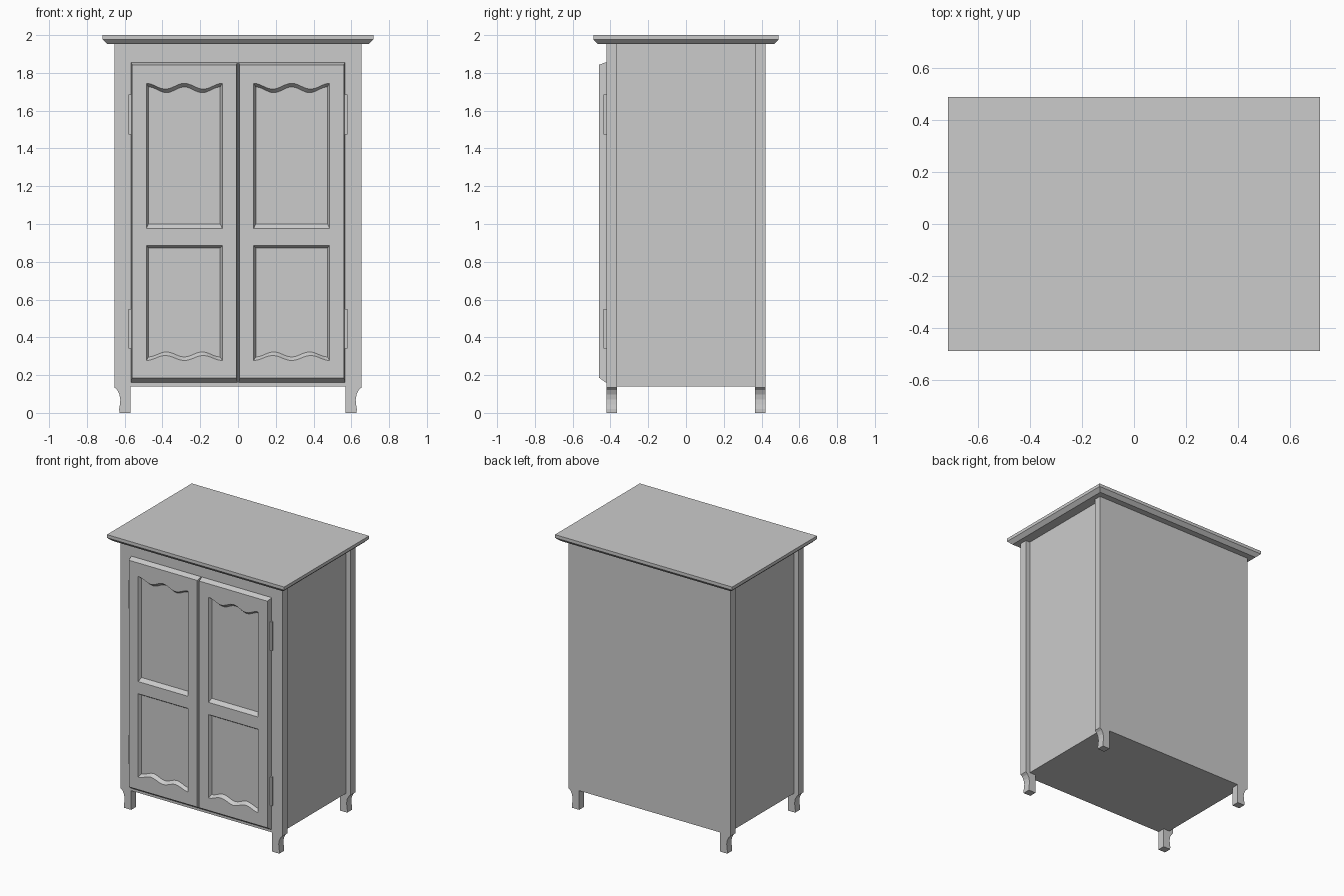
import bpy, bmesh, math

if "Cube" in bpy.data.objects:
    bpy.data.objects.remove(bpy.data.objects["Cube"])


def finish(name, bm):
    bmesh.ops.recalc_face_normals(bm, faces=bm.faces[:])
    mesh = bpy.data.meshes.new(name)
    bm.to_mesh(mesh)
    bm.free()
    obj = bpy.data.objects.new(name, mesh)
    bpy.context.collection.objects.link(obj)
    return obj


def ring(bm, pts):
    return [bm.verts.new(p) for p in pts]


def bridge(bm, a, b):
    n = len(a)
    for i in range(n):
        bm.faces.new((a[i], a[(i + 1) % n], b[(i + 1) % n], b[i]))


def stack(name, layers):
    """Closed solid through a list of matching outlines."""
    bm = bmesh.new()
    rings = [ring(bm, pts) for pts in layers]
    for a, b in zip(rings, rings[1:]):
        bridge(bm, a, b)
    bm.faces.new(rings[0])
    bm.faces.new(rings[-1])
    return finish(name, bm)


def rect(x0, x1, a0, a1):
    return [(x0, a0), (x1, a0), (x1, a1), (x0, a1)]


def at_z(pts, z):
    return [(x, y, z) for x, y in pts]


def at_y(pts, y):
    return [(x, y, z) for x, z in pts]


# Carcass: corner posts with recessed side panels, extruded from its plan
X, XI, Y, YI = 0.655, 0.62, 0.42, 0.365
plan = [(-X, -Y), (X, -Y), (X, -YI), (XI, -YI), (XI, YI), (X, YI),
        (X, Y), (-X, Y), (-X, YI), (-XI, YI), (-XI, -YI), (-X, -YI)]
stack("cabinet_body", [at_z(plan, 0.14), at_z(plan, 1.953)])

# Cornice with chamfered underside
stack("cornice", [at_z(rect(-0.69, 0.69, -0.465, 0.465), 1.952),
                  at_z(rect(-0.717, 0.717, -0.49, 0.49), 1.977),
                  at_z(rect(-0.717, 0.717, -0.49, 0.49), 2.0)])

# Legs: curved outer edge, straight inner edge
leg = [(0.57, 0.0), (0.628, 0.0), (0.629, 0.02), (0.625, 0.045), (0.623, 0.07),
       (0.628, 0.098), (0.64, 0.122), (0.655, 0.135), (0.655, 0.141), (0.57, 0.141)]
for side, sx in (("left", -1), ("right", 1)):
    pts = [(sx * x, z) for x, z in leg]
    stack(f"front_leg_{side}", [at_y(pts, -Y), at_y(pts, -YI)])
    stack(f"back_leg_{side}", [at_y(pts, YI), at_y(pts, Y)])


def wave(t):
    return 0.5 + 0.5 * math.cos(4 * math.pi * t)


def panel(x0, x1, z0, z1, amp0, amp1, n=20):
    """Panel outline whose bottom and top edges may be wavy."""
    ts = [i / n for i in range(n + 1)]
    low = [(x0 + (x1 - x0) * t, z0 - amp0 * wave(t)) for t in ts]
    high = [(x0 + (x1 - x0) * t, z1 + amp1 * wave(t)) for t in reversed(ts)]
    return low + high


FRONT, FLOOR = -0.46, -0.437
PANELS = [  # outer outline, inner outline
    (panel(0.083, 0.485, 0.976, 1.714, 0, 0.031), panel(0.094, 0.474, 1.0, 1.695, 0, 0.031)),
    (panel(0.083, 0.485, 0.304, 0.887, 0.027, 0), panel(0.094, 0.474, 0.323, 0.872, 0.027, 0)),
]


def door(name, sx):
    def flip(pts, y):
        return [(sx * x, y, z) for x, z in pts]
    bm = bmesh.new()
    back = ring(bm, flip(rect(0.003, 0.567, 0.161, 1.856), -0.419))
    edge = ring(bm, flip(rect(0.003, 0.567, 0.161, 1.856), -0.425))
    front = ring(bm, flip(rect(0.008, 0.561, 0.186, 1.843), FRONT))
    bm.faces.new(back)
    bridge(bm, back, edge)
    bridge(bm, edge, front)
    loops = [front]
    for outer, inner in PANELS:
        a, b = ring(bm, flip(outer, FRONT)), ring(bm, flip(inner, FLOOR))
        bridge(bm, a, b)
        bm.faces.new(b)
        loops.append(a)
    # Front face with the two panel openings
    rim = [bm.edges.get((l[i - 1], l[i])) for l in loops for i in range(len(l))]
    bmesh.ops.triangle_fill(bm, edges=rim, use_beauty=True, normal=(0, -1, 0))
    finish(name, bm)


# Doors and hinges
for side, sx in (("left", -1), ("right", 1)):
    door(f"door_{side}", sx)
    for place, z in (("lower", 0.34), ("upper", 1.475)):
        r = rect(sx * 0.56, sx * 0.579, z, z + 0.21)
        stack(f"hinge_{place}_{side}", [at_y(r, -0.436), at_y(r, -0.418)])
